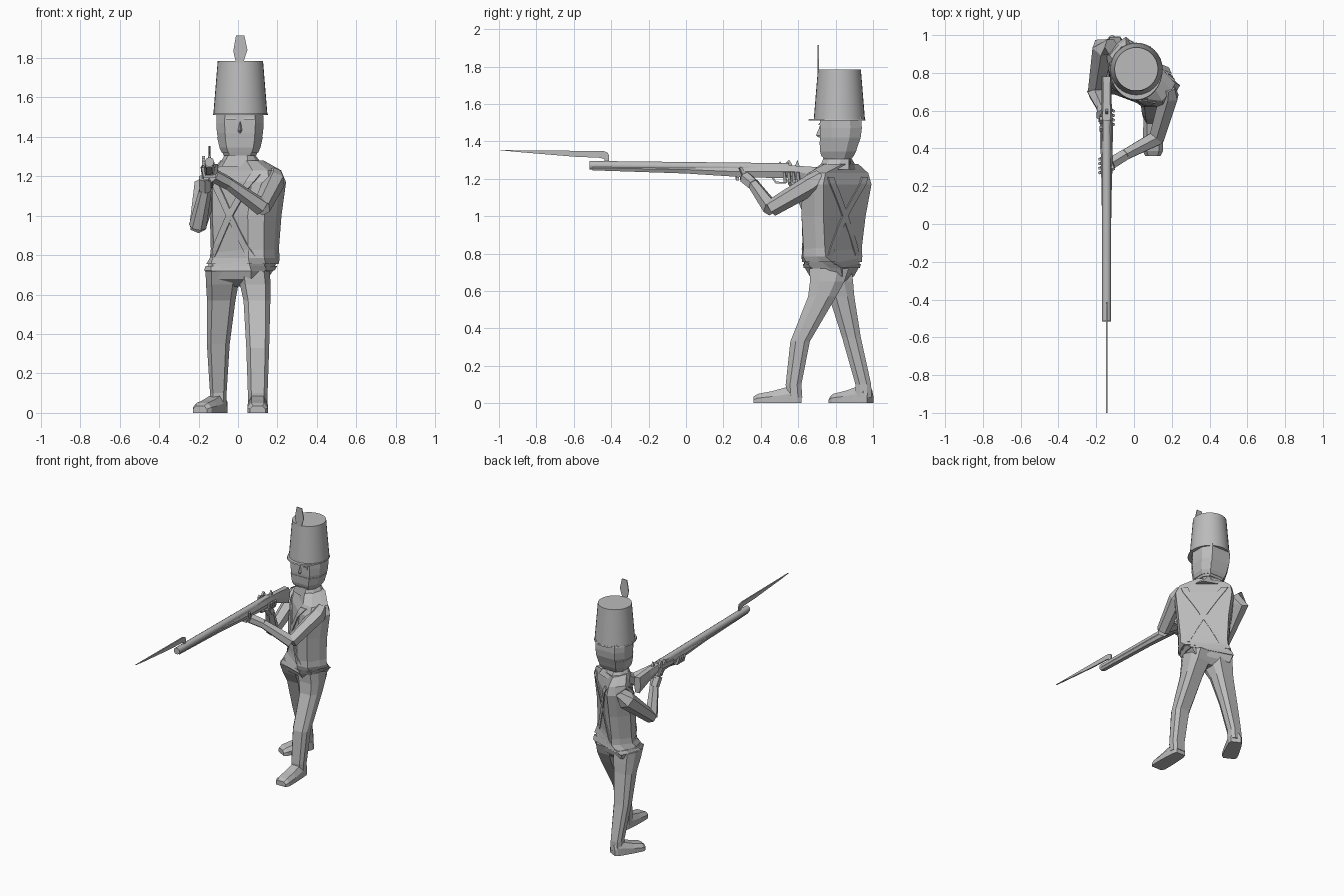
import bpy, bmesh, math
from mathutils import Vector, Matrix

cube = bpy.data.objects.get("Cube")
if cube:
    bpy.data.objects.remove(cube)

grey = bpy.data.materials.new("plain_grey")
grey.use_nodes = True
COLOUR = (0.5, 0.5, 0.5, 1)
grey.diffuse_color = COLOUR
grey.node_tree.nodes["Principled BSDF"].inputs["Base Color"].default_value = COLOUR


def finish(name, bm, smooth=False):
    bmesh.ops.recalc_face_normals(bm, faces=bm.faces)
    mesh = bpy.data.meshes.new(name)
    bm.to_mesh(mesh)
    bm.free()
    mesh.materials.append(grey)
    obj = bpy.data.objects.new(name, mesh)
    bpy.context.collection.objects.link(obj)
    if smooth:
        bpy.ops.object.select_all(action='DESELECT')
        obj.select_set(True)
        bpy.context.view_layer.objects.active = obj
        bpy.ops.object.shade_smooth_by_angle(angle=math.radians(35))
    return obj


def loft(name, rings, smooth=False):
    """Skin a list of equal-length rings and cap both ends."""
    bm = bmesh.new()
    loops = [[bm.verts.new(p) for p in ring] for ring in rings]
    n = len(loops[0])
    for a, b in zip(loops, loops[1:]):
        for i in range(n):
            j = (i + 1) % n
            bm.faces.new((a[i], a[j], b[j], b[i]))
    bm.faces.new(loops[0])
    bm.faces.new(loops[-1])
    return finish(name, bm, smooth)


def slab(z, cx, cy, w, d, yaw=0, grow=0, back=.65):
    """Horizontal chamfered rectangle turned by yaw; back sets the rear flat width."""
    w, d = w + grow, d + grow
    pts = [(w, .45*d), (back*w, d), (-back*w, d), (-w, .45*d),
           (-w, -.45*d), (-.65*w, -d), (.65*w, -d), (w, -.45*d)]
    turn = Matrix.Rotation(math.radians(yaw), 3, 'Z')
    return [turn @ Vector((x, y, 0)) + Vector((cx, cy, z)) for x, y in pts]


def tube(name, path, radii, sides=6, smooth=False):
    """Tapered tube through the path points."""
    pts = [Vector(p) for p in path]
    rings = []
    for i, p in enumerate(pts):
        t = (pts[min(i + 1, len(pts) - 1)] - pts[max(i - 1, 0)]).normalized()
        side = t.cross((0, 0, 1)).normalized()
        up = side.cross(t)
        rings.append([p + radii[i] * (side * math.cos(a) + up * math.sin(a))
                      for a in (math.tau * (k + .5) / sides for k in range(sides))])
    return loft(name, rings, smooth)


def prism(name, profile, x, width):
    """Side profile of (y, z) points extruded across x."""
    return loft(name, [[(x + s * width / 2, y, z) for y, z in profile] for s in (-1, 1)])


# Torso, twisted so the right shoulder is drawn back, with a broad flat back
BACK = .94
TORSO = [(.64, .01, .785, .07, .05, -10), (.68, 0, .775, .14, .095, -14),
         (.72, 0, .772, .16, .108, -18), (.78, .022, .765, .167, .093, -37),
         (1.0, .025, .772, .183, .10, -41), (1.17, .035, .79, .205, .098, -42),
         (1.23, .035, .80, .185, .08, -41), (1.28, .015, .815, .10, .072, -25)]
loft("torso", [slab(*row, back=BACK) for row in TORSO])


def torso_at(z):
    for a, b in zip(TORSO, TORSO[1:]):
        if a[0] <= z <= b[0]:
            t = (z - a[0]) / (b[0] - a[0])
            return [p + (q - p) * t for p, q in zip(a, b)]


# Belt and flared jacket hem
loft("belt", [slab(*torso_at(z), grow=.006, back=BACK) for z in (.722, .745)])
loft("jacket_hem", [slab(*torso_at(z), grow=g, back=BACK) for z, g in ((.755, .008), (.785, .006), (.83, 0))])

# Crossed straps, front and back, following the torso
for face, side, flat in (("front", -1, .65), ("back", 1, BACK)):
    for label, lean in (("right", -1), ("left", 1)):
        rings = []
        for k in range(13):
            t = k / 12
            z, cx, cy, w, d, yaw = torso_at(.79 + .42 * t)
            turn = Matrix.Rotation(math.radians(yaw), 3, 'Z')
            ring = []
            for du, lift in ((-.12, -.01), (.12, -.01), (.12, .008), (-.12, .008)):
                u = lean * (-.72 + 1.44 * t) + du
                depth = d * (1 - .55 * max(0, abs(u) - flat) / (1 - flat)) + lift
                ring.append(turn @ Vector((u * w, side * depth, 0)) + Vector((cx, cy, z)))
            rings.append(ring)
        loft(f"{face}_strap_{label}", rings)

# Neck, collar and head
loft("collar", [slab(1.25, .015, .815, .11, .085, -20), slab(1.305, .01, .81, .075, .07, -10)])
loft("neck", [slab(z, .01, .82, .06, .06) for z in (1.26, 1.36)])
loft("head", [slab(1.305, .01, .81, .082, .075), slab(1.345, .01, .815, .1, .093),
              slab(1.42, .01, .825, .117, .109), slab(1.47, .01, .828, .12, .112),
              slab(1.53, .01, .828, .117, .11)])
loft("chin_strap", [slab(1.32, .01, .81, .092, .086), slab(1.345, .01, .813, .104, .096),
                    slab(1.40, .01, .82, .116, .106)])
loft("nose", [[(.01 - w, .722, z), (.01, y, z), (.01 + w, .722, z)]
              for z, w, y in ((1.42, .010, .71), (1.432, .014, .694), (1.48, .006, .716))])
for label, s in (("right", -1), ("left", 1)):
    x = .01 + s * .045
    prism(label + "_eye", [(.72, 1.466), (.711, 1.466), (.711, 1.48), (.72, 1.48)], x, .035)
    prism(label + "_eyebrow", [(.72, 1.488), (.708, 1.488), (.712, 1.498), (.72, 1.498)], x, .05)


# Hat with visor and plume
def circle(z, r, front=0):
    ring = []
    for k in range(32):
        a = math.tau * k / 32
        ring.append((.012 + r * math.cos(a), .82 + r * math.sin(a) + front * min(0, math.sin(a)), z))
    return ring


loft("hat", [circle(1.515, .137), circle(1.785, .115)], True)
loft("visor", [circle(1.511, .14, .026), circle(1.519, .138, .024)], True)
plume = [(-.01, 1.775), (-.024, 1.835), (-.01, 1.915), (.032, 1.915), (.048, 1.84), (.026, 1.775)]
loft("plume", [[(x, y, z) for x, z in plume] for y in (.704, .71)])

# Legs, left one striding forward
LEGS = {"left": [(.72, .08, .765, .08, .105), (.65, .088, .755, .078, .092), (.57, .096, .728, .068, .075),
                 (.33, .1, .61, .058, .052), (.10, .1, .575, .05, .042), (.03, .1, .58, .048, .042)],
        "right": [(.72, -.08, .785, .085, .10), (.65, -.08, .805, .082, .088), (.57, -.085, .832, .072, .068),
                  (.35, -.1, .885, .058, .05), (.10, -.1, .948, .042, .042), (.03, -.1, .95, .042, .042)]}
for label, rows in LEGS.items():
    loft(label + "_leg", [slab(*row) for row in rows])

# Shoes, heel at the origin before placing
for label, place, yaw, length in (("left", (.1, .618, 0), 0, .258), ("right", (-.085, .985, 0), -28, .23)):
    shoe = []
    for t, w, h in ((0, .036, .07), (.08, .045, .10), (.32, .05, .085), (.6, .053, .065), (.9, .053, .05), (1, .04, .035)):
        y = -t * length
        shoe.append([(-w, y, 0), (w, y, 0), (w, y, h * .55), (.6 * w, y, h), (-.6 * w, y, h), (-w, y, h * .55)])
    obj = loft(label + "_shoe", shoe)
    obj.data.transform(Matrix.Translation(place) @ Matrix.Rotation(math.radians(yaw), 4, 'Z'))

# Arms
ARMS = {"left": [(.18, .725, 1.215), (.185, .68, 1.175), (.12, .455, 1.042), (-.05, .365, 1.165)],
        "right": [(-.12, .94, 1.20), (-.16, .935, 1.15), (-.205, .70, .945), (-.165, .61, 1.13)]}
RADII = {"left": [.04, .056, .046], "right": [.045, .064, .044]}
for label, (top, shoulder, elbow, wrist) in ARMS.items():
    tube(label + "_upper_arm", [top, shoulder, elbow], RADII[label])
    tube(label + "_forearm", [elbow, wrist], [.045, .032])

# Hands with fingers wrapped over the stock
for label, wrist, y, z, side in (("left", ARMS["left"][3], .32, 1.215, 1), ("right", ARMS["right"][3], .575, 1.205, -1)):
    palm = (-.145 + side * .022, y, z - .012)
    tube(label + "_palm", [wrist, palm], [.034, .036])
    for k in range(4):
        fy = y - .045 + .024 * k
        tube(f"{label}_finger_{k + 1}", [(-.145 + side * .03, fy, z - .015), (-.145 - side * .025, fy, z - .017),
             (-.145 - side * .037, fy - .004, z + .03)], [.012, .012, .009], 4)
    tube(label + "_thumb", [palm, (-.145 + side * .036, y - .03, z + .045)], [.016, .01], 4)

# Musket: barrel, stock, lock and trigger guard
GX = -.145
tube("barrel", [(GX, -.515, 1.272), (GX, .55, 1.26)], [.024, .024], 12, True)
stock = []
for y, w, low, high in ((-.50, .023, 1.245, 1.272), (.0, .024, 1.228, 1.27), (.28, .029, 1.21, 1.265), (.50, .034, 1.203, 1.275),
                        (.58, .03, 1.21, 1.27), (.66, .026, 1.185, 1.265), (.78, .028, 1.14, 1.255)):
    mid = (low + high) / 2
    stock.append([(GX - .6*w, y, low), (GX + .6*w, y, low), (GX + w, y, mid),
                  (GX + .7*w, y, high), (GX - .7*w, y, high), (GX - w, y, mid)])
loft("stock", stock)
prism("lock_plate", [(.40, 1.225), (.40, 1.255), (.54, 1.26), (.57, 1.235)], GX - .03, .012)
prism("hammer", [(.54, 1.25), (.53, 1.28), (.55, 1.302), (.565, 1.28), (.57, 1.25)], GX - .03, .014)
prism("flash_pan", [(.49, 1.255), (.49, 1.278), (.505, 1.292), (.52, 1.255)], GX - .03, .016)
prism("rear_sight", [(.58, 1.262), (.595, 1.30), (.61, 1.262)], GX, .014)
tube("trigger_guard", [(GX, .46, 1.21), (GX, .48, 1.18), (GX, .53, 1.178), (GX, .57, 1.21)], [.007] * 4, 4)

# Bayonet with bent arm and long blade
prism("bayonet_blade", [(-1, 1.353), (-.9, 1.343), (-.6, 1.318), (-.46, 1.312), (-.436, 1.305), (-.436, 1.285),
                        (-.412, 1.285), (-.412, 1.325), (-.42, 1.34), (-.44, 1.348)], GX, .009)
